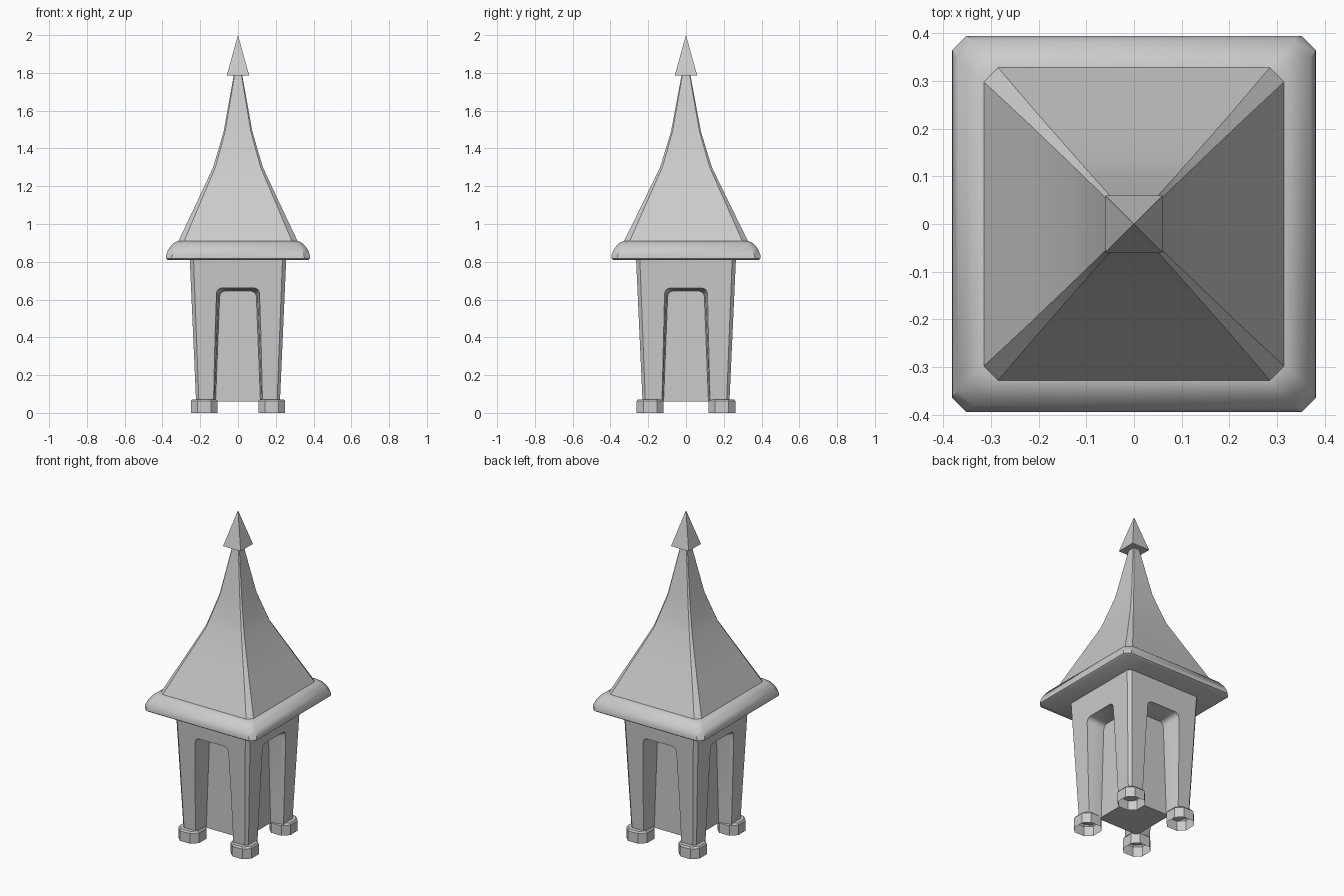
import bpy, bmesh, math
from mathutils import Matrix

if "Cube" in bpy.data.objects:
    bpy.data.objects.remove(bpy.data.objects["Cube"])


def chamfered(hx, hy, c, z, cx=0, cy=0):
    """Rectangle with cut corners, as one ring of eight points."""
    pts = [(hx, -hy + c), (hx, hy - c), (hx - c, hy), (-hx + c, hy),
           (-hx, hy - c), (-hx, -hy + c), (-hx + c, -hy), (hx - c, -hy)]
    return [(cx + x, cy + y, z) for x, y in pts]


def loft(name, rings, bottom=True, top=True, smooth=30):
    bm = bmesh.new()
    loops = [[bm.verts.new(p) for p in r] for r in rings]
    n = len(rings[0])
    for a, b in zip(loops, loops[1:]):
        for i in range(n):
            j = (i + 1) % n
            bm.faces.new((a[i], a[j], b[j], b[i]))
    if bottom:
        bm.faces.new(loops[0][::-1])
    if top:
        bm.faces.new(loops[-1])
    bmesh.ops.recalc_face_normals(bm, faces=bm.faces)
    mesh = bpy.data.meshes.new(name)
    bm.to_mesh(mesh)
    bm.free()
    ob = bpy.data.objects.new(name, mesh)
    bpy.context.collection.objects.link(ob)
    if smooth:
        shade(ob, smooth)
    return ob


def shade(ob, angle):
    bpy.ops.object.select_all(action='DESELECT')
    ob.select_set(True)
    bpy.context.view_layer.objects.active = ob
    bpy.ops.object.shade_smooth_by_angle(angle=math.radians(angle))


def arch(y, grow):
    """Tapered doorway outline with rounded upper corners."""
    r, top, bot = 0.03, 0.645 + grow, 0.118 + grow
    w = 0.097 + grow
    right = [(bot + 0.003, 0.0)]
    for k in range(5):
        a = math.radians(90 * k / 4)
        right.append((w - r + r * math.cos(a), top - r + r * math.sin(a)))
    left = [(-x, z) for x, z in reversed(right)]
    return [(x, y, z) for x, z in right + left]


# Tapered body
body = loft("body", [chamfered(0.222, 0.23, 0.015, 0.06),
                     chamfered(0.256, 0.265, 0.02, 0.83)], smooth=0)

# Four recessed doorways with eased edges
for k in range(4):
    cutter = loft("doorway_cutter", [arch(-0.14, 0.0), arch(-0.215, 0.006),
                                     arch(-0.245, 0.016), arch(-0.35, 0.02)], smooth=0)
    cutter.data.transform(Matrix.Rotation(k * math.pi / 2, 4, 'Z'))
    cutter.hide_render = True
    mod = body.modifiers.new("doorway", 'BOOLEAN')
    mod.operation = 'DIFFERENCE'
    mod.solver = 'EXACT'
    mod.object = cutter
    bpy.context.view_layer.objects.active = body
    bpy.ops.object.modifier_apply(modifier=mod.name)
    bpy.data.objects.remove(cutter, do_unlink=True)
shade(body, 30)

# Hollow feet, open underneath
for sx in (-1, 1):
    for sy in (-1, 1):
        cx, cy = sx * 0.179, sy * 0.19
        loft("foot", [chamfered(0.071, 0.072, 0.036, 0.0, cx, cy),
                      chamfered(0.071, 0.072, 0.036, 0.062, cx, cy),
                      chamfered(0.064, 0.065, 0.033, 0.072, cx, cy)], bottom=False)

# Rounded eave
eave = [(0.372, 0.81, 0.03), (0.382, 0.818, 0.03), (0.381, 0.835, 0.032),
        (0.37, 0.864, 0.034), (0.35, 0.891, 0.035), (0.333, 0.904, 0.033), (0.315, 0.91, 0.03)]
loft("eave", [chamfered(h, h + 0.013, c, z) for h, z, c in eave], smooth=40)

# Concave spire roof
spire = [(0.315, 0.91, 0.03), (0.225, 1.1, 0.02), (0.132, 1.3, 0.012),
         (0.105, 1.39, 0.01), (0.076, 1.49, 0.008), (0.022, 1.79, 0.004)]
loft("spire", [chamfered(h, h + 0.013 * h / 0.315, c, z) for h, z, c in spire], smooth=30)

# Pointed finial
bpy.ops.mesh.primitive_cone_add(vertices=4, radius1=0.06 * math.sqrt(2), radius2=0,
                                depth=0.215, location=(0, 0, 1.8925),
                                rotation=(0, 0, math.pi / 4))
bpy.context.object.name = "finial"
